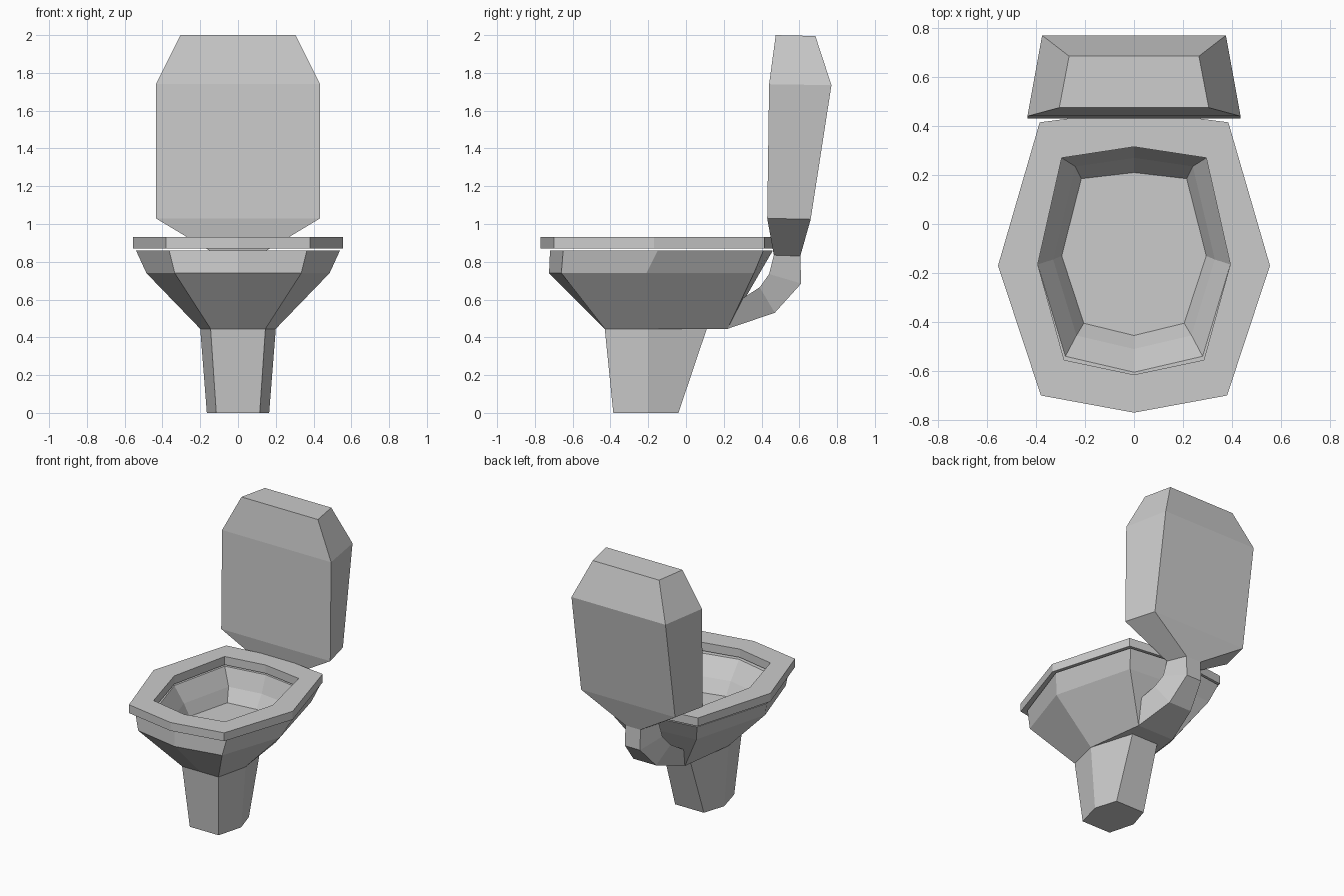
import bpy
import bmesh

cube = bpy.data.objects.get("Cube")
if cube:
    bpy.data.objects.remove(cube, do_unlink=True)

# One porcelain colour for every part
porcelain = bpy.data.materials.new("porcelain_grey")
porcelain.use_nodes = True
GREY = (0.6, 0.6, 0.6, 1)
porcelain.diffuse_color = GREY
porcelain.node_tree.nodes["Principled BSDF"].inputs["Base Color"].default_value = GREY


def ring(half, z):
    """Mirror a half outline, given from front to back, into a closed level ring."""
    left = [(-x, y, z) for x, y in reversed(half) if x > 0]
    return [(x, y, z) for x, y in half] + left


def trapezoid(front, back):
    """Four-sided ring from (half width, y, z) of its front and back edges."""
    (fw, fy, fz), (bw, by, bz) = front, back
    return [(-fw, fy, fz), (fw, fy, fz), (bw, by, bz), (-bw, by, bz)]


def loft(name, rings, closed=False):
    """Bridge matching rings; cap the ends unless the loft closes on itself."""
    bm = bmesh.new()
    loops = [[bm.verts.new(p) for p in r] for r in rings]
    pairs = list(zip(loops, loops[1:]))
    if closed:
        pairs.append((loops[-1], loops[0]))
    else:
        bm.faces.new(loops[0])
        bm.faces.new(loops[-1])
    for a, b in pairs:
        for i in range(len(a)):
            j = (i + 1) % len(a)
            bm.faces.new((a[i], a[j], b[j], b[i]))
    bmesh.ops.recalc_face_normals(bm, faces=bm.faces)
    mesh = bpy.data.meshes.new(name)
    bm.to_mesh(mesh)
    bm.free()
    mesh.materials.append(porcelain)
    obj = bpy.data.objects.new(name, mesh)
    bpy.context.collection.objects.link(obj)
    return obj


# Seat: flat ring with an open middle
seat_outer = [(0, -0.77), (0.38, -0.70), (0.555, -0.17), (0.385, 0.415), (0, 0.465)]
seat_inner = [(0, -0.615), (0.285, -0.555), (0.393, -0.165), (0.295, 0.27), (0, 0.315)]
loft("seat", [ring(seat_outer, 0.87), ring(seat_outer, 0.93),
              ring(seat_inner, 0.93), ring(seat_inner, 0.87)], closed=True)

# Bowl: outer wall up to the rim, then the basin down to its floor
loft("bowl", [
    ring([(0, -0.43), (0.145, -0.43), (0.2, -0.2), (0.145, 0.22), (0, 0.22)], 0.445),
    ring([(0, -0.725), (0.335, -0.66), (0.485, -0.21), (0.335, 0.36), (0, 0.39)], 0.74),
    ring([(0, -0.72), (0.365, -0.65), (0.54, -0.15), (0.375, 0.41), (0, 0.46)], 0.86),
    ring([(0, -0.605), (0.28, -0.54), (0.393, -0.165), (0.295, 0.27), (0, 0.315)], 0.86),
    ring([(0, -0.51), (0.235, -0.455), (0.33, -0.145), (0.24, 0.235), (0, 0.27)], 0.74),
    ring([(0, -0.455), (0.205, -0.405), (0.295, -0.13), (0.215, 0.185), (0, 0.21)], 0.65),
])

# Pedestal: six-sided, widening upward
loft("pedestal", [
    ring([(0.115, -0.385), (0.165, -0.2), (0.115, -0.04)], 0),
    ring([(0.145, -0.43), (0.2, -0.2), (0.105, 0.11)], 0.445),
])

# Drain pipe: bends from the back of the bowl up to the tank
loft("drain_pipe", [
    trapezoid((0.19, 0.29, 0.60), (0.145, 0.22, 0.445)),
    trapezoid((0.15, 0.39, 0.665), (0.09, 0.47, 0.53)),
    trapezoid((0.12, 0.44, 0.735), (0.06, 0.61, 0.685)),
    trapezoid((0.11, 0.465, 0.835), (0.06, 0.605, 0.83)),
])

# Tank: funnel bottom, leaning back and bevelled top
loft("tank", [
    trapezoid((0.11, 0.465, 0.835), (0.06, 0.605, 0.83)),
    trapezoid((0.435, 0.43, 1.03), (0.375, 0.66, 1.025)),
    trapezoid((0.435, 0.44, 1.74), (0.375, 0.77, 1.735)),
    trapezoid((0.305, 0.475, 2.0), (0.265, 0.685, 1.995)),
])
